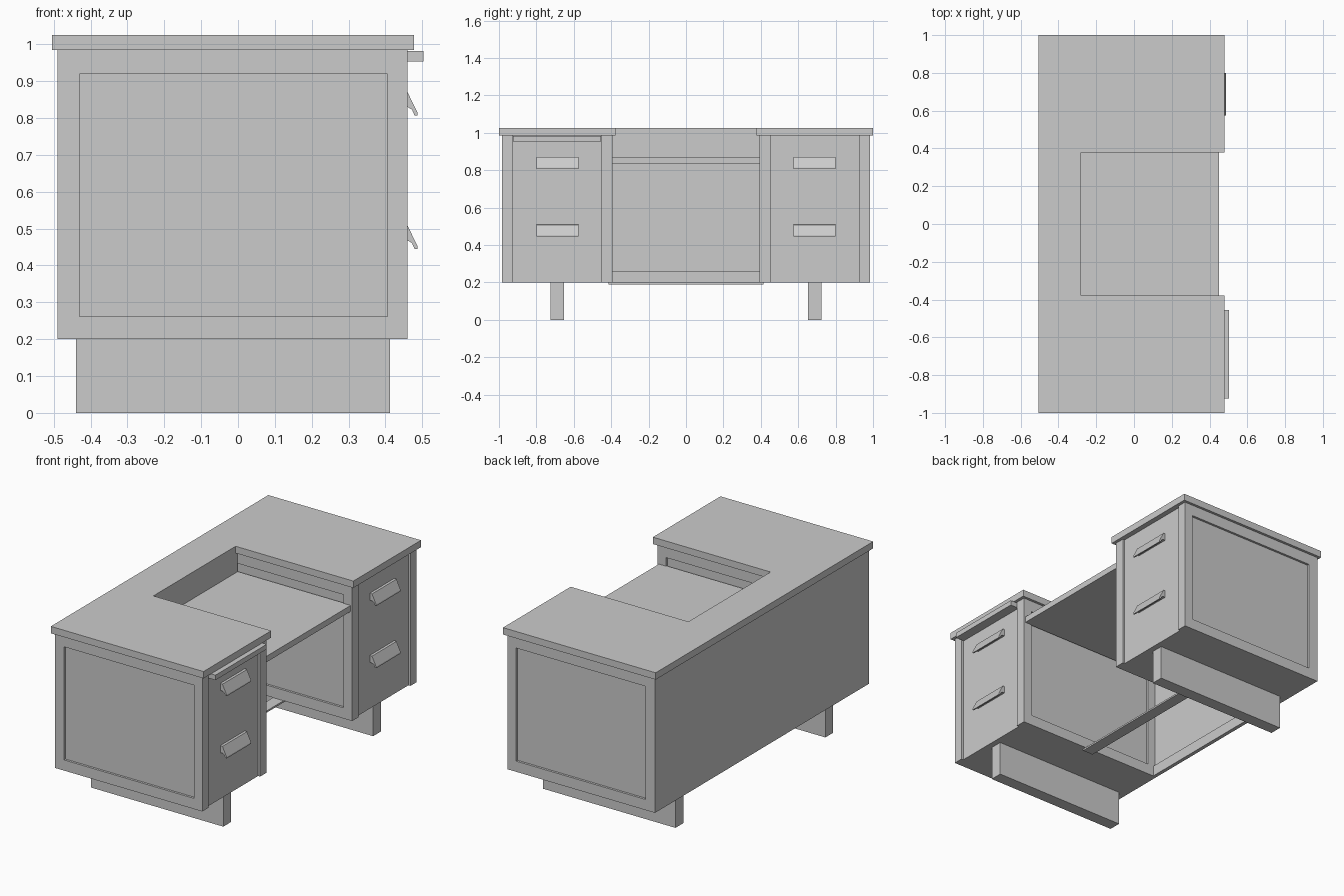
import bpy, bmesh

cube = bpy.data.objects.get("Cube")
if cube:
    bpy.data.objects.remove(cube, do_unlink=True)

grey = bpy.data.materials.new("plain_grey")
grey.use_nodes = True
grey.diffuse_color = (0.6, 0.6, 0.6, 1)
grey.node_tree.nodes["Principled BSDF"].inputs["Base Color"].default_value = (0.6, 0.6, 0.6, 1)


def extrude(name, points, offset):
    """Solid made by sweeping a flat outline along an offset."""
    mesh = bpy.data.meshes.new(name)
    bm = bmesh.new()
    face = bm.faces.new([bm.verts.new(p) for p in points])
    swept = bmesh.ops.extrude_face_region(bm, geom=[face])["geom"]
    verts = [v for v in swept if isinstance(v, bmesh.types.BMVert)]
    bmesh.ops.translate(bm, verts=verts, vec=offset)
    bmesh.ops.recalc_face_normals(bm, faces=bm.faces)
    bm.to_mesh(mesh)
    bm.free()
    mesh.materials.append(grey)
    obj = bpy.data.objects.new(name, mesh)
    bpy.context.collection.objects.link(obj)
    return obj


def box(name, x, y, z):
    y = sorted(y)
    outline = [(x[0], y[0], z[0]), (x[1], y[0], z[0]), (x[1], y[1], z[0]), (x[0], y[1], z[0])]
    return extrude(name, outline, (0, 0, z[1] - z[0]))


BACK, FRONT = -0.49, 0.46
LOW, HIGH = 0.2, 0.985
OUTER, INNER = 0.985, 0.393
RECESS = 0.013

# U-shaped desk top
well = 0.378
outline = [(-0.505, -1), (0.478, -1), (0.478, -well), (-0.28, -well),
           (-0.28, well), (0.478, well), (0.478, 1), (-0.505, 1)]
extrude("desk_top", [(x, y, HIGH) for x, y in outline], (0, 0, 0.04))

# Two drawer pedestals with framed sides
for side, s in (("right", -1), ("left", 1)):
    box(side + "_pedestal_core", (BACK + 0.01, FRONT - RECESS),
        (s * (INNER + RECESS), s * (OUTER - RECESS)), (LOW, HIGH))
    for place, a, b in (("outer", OUTER, OUTER - 0.057), ("inner", INNER, INNER + 0.06)):
        box(f"{side}_{place}_front_post", (0.405, FRONT), (s * a, s * b), (LOW, HIGH))
        box(f"{side}_{place}_back_post", (BACK, -0.43), (s * a, s * b), (LOW, HIGH))
        c = a + (b - a) * 0.5
        box(f"{side}_{place}_top_rail", (-0.43, 0.405), (s * a, s * c), (0.92, HIGH))
        box(f"{side}_{place}_bottom_rail", (-0.43, 0.405), (s * a, s * c), (LOW, 0.262))

    # Slab foot
    box(side + "_foot", (-0.44, 0.413), (s * 0.653, s * 0.725), (0, LOW))

    # Slanted drawer pulls
    for level, z in (("upper", 0.807), ("lower", 0.445)):
        profile = [(0.445, 0.065), (0.46, 0.063), (0.487, 0.008), (0.487, 0),
                   (0.479, 0), (0.472, 0.016), (0.46, 0.023), (0.445, 0.023)]
        extrude(f"{side}_{level}_pull", [(x, s * 0.575, z + h) for x, h in profile],
                (0, s * 0.225, 0))

# Back panel with its inner bottom rail
box("back_panel", (BACK, BACK + 0.01), (-OUTER, OUTER), (LOW, HIGH))
box("back_bottom_rail", (BACK, -0.468), (-INNER, INNER), (LOW, 0.262))

# Lowered shelf in the knee space and the wall behind it
box("lowered_shelf", (BACK + 0.01, 0.45), (-INNER - 0.005, INNER + 0.005), (0.835, 0.87))
box("shelf_back_wall", (-0.3, -0.28), (-INNER, INNER), (0.87, HIGH))

# Pull-out writing board
box("pull_out_board", (0.2, 0.503), (-0.925, -0.455), (0.953, 0.982))

# Flat brace between the pedestals
box("floor_brace", (-0.05, 0.018), (-0.415, 0.415), (0.19, LOW))
